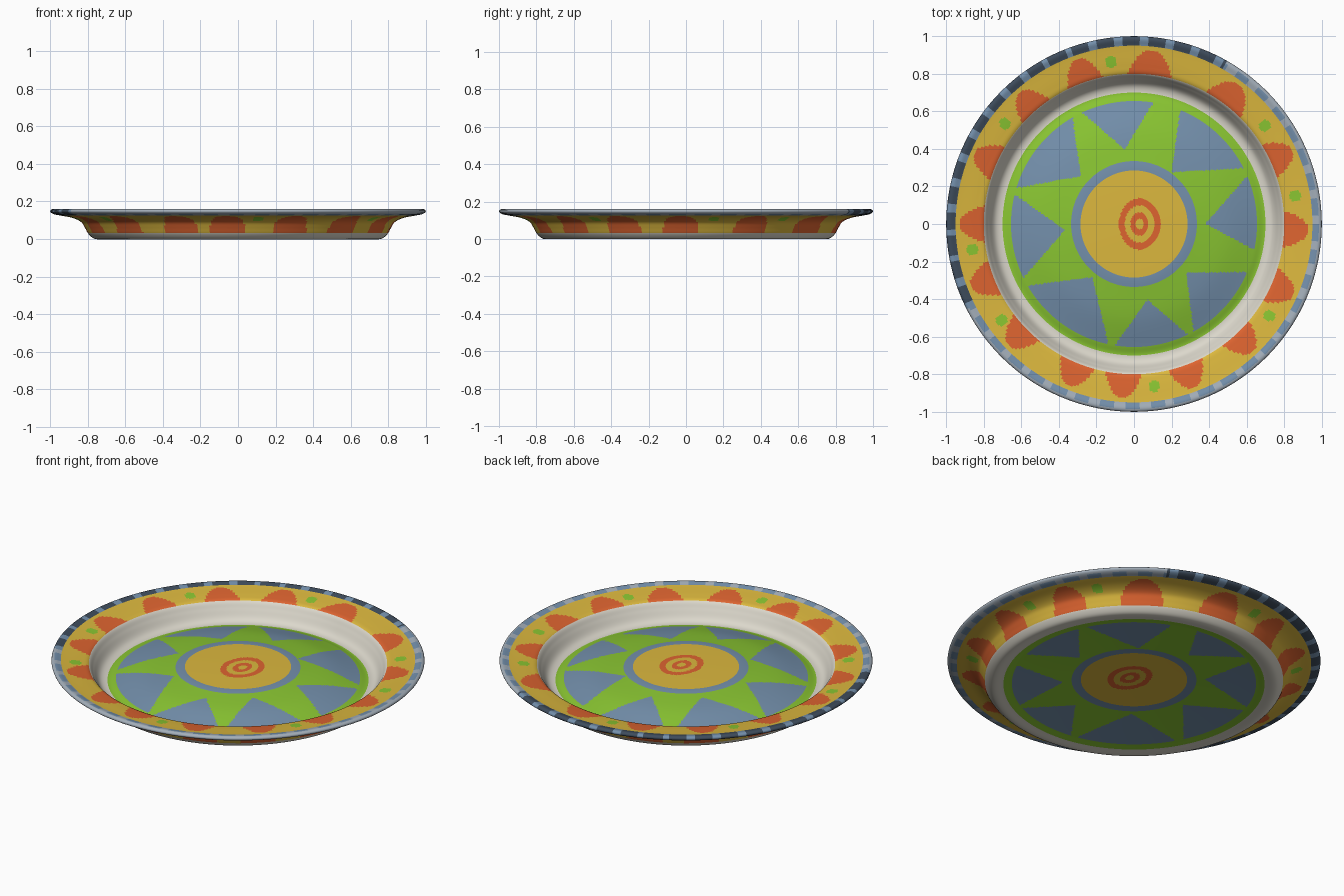
import bpy
import math
from mathutils import Vector
from mathutils.geometry import interpolate_bezier

cube = bpy.data.objects.get("Cube")
if cube:
    bpy.data.objects.remove(cube, do_unlink=True)

SIDES = 400
STEP = 0.0085

# Colours (sRGB bytes, turned into linear values)
PALETTE = {
    "white_glaze": "DCD8CC", "leaf_green": "8AC632", "slate_blue": "7490AC",
    "sun_yellow": "DCB83E", "warm_orange": "DE6430", "dark_navy": "3E4C5C",
    "pale_grey": "A4AFBA",
}
NAMES = list(PALETTE)
WHITE, GREEN, BLUE, YELLOW, ORANGE, NAVY, PALE = range(len(NAMES))


def linear(code):
    values = [int(code[i:i + 2], 16) / 255 for i in (0, 2, 4)]
    return [((v + 0.055) / 1.055) ** 2.4 for v in values] + [1.0]


def make_material(name, code):
    mat = bpy.data.materials.new(name)
    mat.use_nodes = True
    colour = linear(code)
    mat.diffuse_color = colour
    shader = mat.node_tree.nodes["Principled BSDF"]
    shader.inputs["Base Color"].default_value = colour
    shader.inputs["Roughness"].default_value = 0.6
    return mat


def polar(r, degrees):
    a = math.radians(degrees)
    return Vector((r * math.cos(a), r * math.sin(a)))


def gap(a, b):
    """Smallest difference between two angles in degrees."""
    return abs((a - b + 180) % 360 - 180)


# Plate section: top centre, over the rim, back to the bottom centre
SECTION = [
    (0, .115), (.285, .112), (.335, .108), (.5, .085), (.655, .045), (.7, .033),
    (.74, .045), (.775, .095), (.8, .13), (.84, .14), (.95, .153), (.985, .16),
    (1, .148), (.985, .134), (.95, .126), (.88, .112), (.835, .09), (.815, .06),
    (.795, .025), (.76, 0), (.7, .004), (.655, .01), (.335, .03), (.285, .032), (0, .034),
]

# Star gaps: tip radius, tip angle, then the two angles where the sides meet the border
WEDGES = [
    (.40, 97, 81, 115), (.34, 54, 27, 68), (.38, 0, -12, 23), (.38, -43, -61, -23),
    (.41, -80, -99, -64), (.36, -128, -150, -102), (.37, 185, 166, 206), (.38, 138, 120, 163),
]
WEDGE_SIDES = [(polar(r, t), polar(.655, a), polar(.655, b)) for r, t, a, b in WEDGES]
PETALS = [109, 84, 53, 25, -2, -24, -47, -70, -94, -112, -136, -159, 180, 156, 131]
DOTS = [polar(.87, a) for a in (98, 37, 10, -34, -83, -144, -171, 142)]


def cross(a, b):
    return a.x * b.y - a.y * b.x


def in_wedge(p):
    return any(cross(a - t, p - t) > 0 and cross(p - t, b - t) > 0
               for t, a, b in WEDGE_SIDES)


def centre_colour(p):
    """Oval rings inside the yellow disc."""
    e = math.hypot((p.x - .03) / .11, p.y / .137)
    return ORANGE if .72 < e < 1 or .2 < e < .45 else YELLOW


def rim_colour(p, r, angle):
    """Petals and dots on the yellow rim."""
    if any((p - d).length < .031 for d in DOTS):
        return GREEN
    taper = math.sqrt(max(0, 1 - (r - .8) / .13))
    for petal in PETALS:
        half = 8.5 if 40 < petal < 90 else 7
        if gap(angle, petal) < half * taper:
            return ORANGE
    return YELLOW


def edge_colour(r, angle):
    """Blocks around the edge, dark on one side and pale on the other."""
    block = angle % 8
    if 60 < angle % 360 < 207:
        return NAVY if block < 5.5 else BLUE
    if r > .985:
        return PALE
    return PALE if block < 3 else BLUE


def pattern(p):
    r = p.length
    angle = math.degrees(math.atan2(p.y, p.x))
    if r < .285:
        return centre_colour(p)
    if r < .335:
        return BLUE
    if r < .7:
        return BLUE if r < .655 and in_wedge(p) else GREEN
    if r < .8:
        return WHITE
    return rim_colour(p, r, angle) if r < .95 else edge_colour(r, angle)


def smooth_section(points):
    """Round the section with bezier spans whose handles follow the neighbours."""
    pts = [Vector((r, 0, z)) for r, z in points]
    tangents = [Vector((1, 0, 0))]
    tangents += [(b - a).normalized() for a, b in zip(pts, pts[2:])]
    tangents.append(Vector((-1, 0, 0)))
    curve = [pts[0]]
    for i in range(len(pts) - 1):
        a, b = pts[i], pts[i + 1]
        length = (b - a).length
        count = max(2, math.ceil(length / STEP))
        curve += interpolate_bezier(a, a + tangents[i] * length / 3,
                                    b - tangents[i + 1] * length / 3, b, count + 1)[1:]
    return curve


def build_plate():
    section = smooth_section(SECTION)
    rings = section[1:-1]
    turns = [polar(1, 360 * i / SIDES) for i in range(SIDES)]
    verts = [(t.x * s.x, t.y * s.x, s.z) for s in rings for t in turns]
    top, bottom = len(verts), len(verts) + 1
    verts += [section[0][:], section[-1][:]]
    faces = []
    for i in range(SIDES):
        j = (i + 1) % SIDES
        faces.append((top, i, j))
        last = (len(rings) - 1) * SIDES
        faces.append((bottom, last + j, last + i))
        for k in range(len(rings) - 1):
            a, b = k * SIDES, (k + 1) * SIDES
            faces.append((a + i, b + i, b + j, a + j))
    mesh = bpy.data.meshes.new("plate")
    mesh.from_pydata(verts, [], faces)
    for name, code in PALETTE.items():
        mesh.materials.append(make_material(name, code))
    # Paint each face by where it lies in plan
    for face in mesh.polygons:
        face.material_index = pattern(face.center.xy)
        face.use_smooth = True
    mesh.update()
    plate = bpy.data.objects.new("plate", mesh)
    bpy.context.collection.objects.link(plate)


build_plate()
